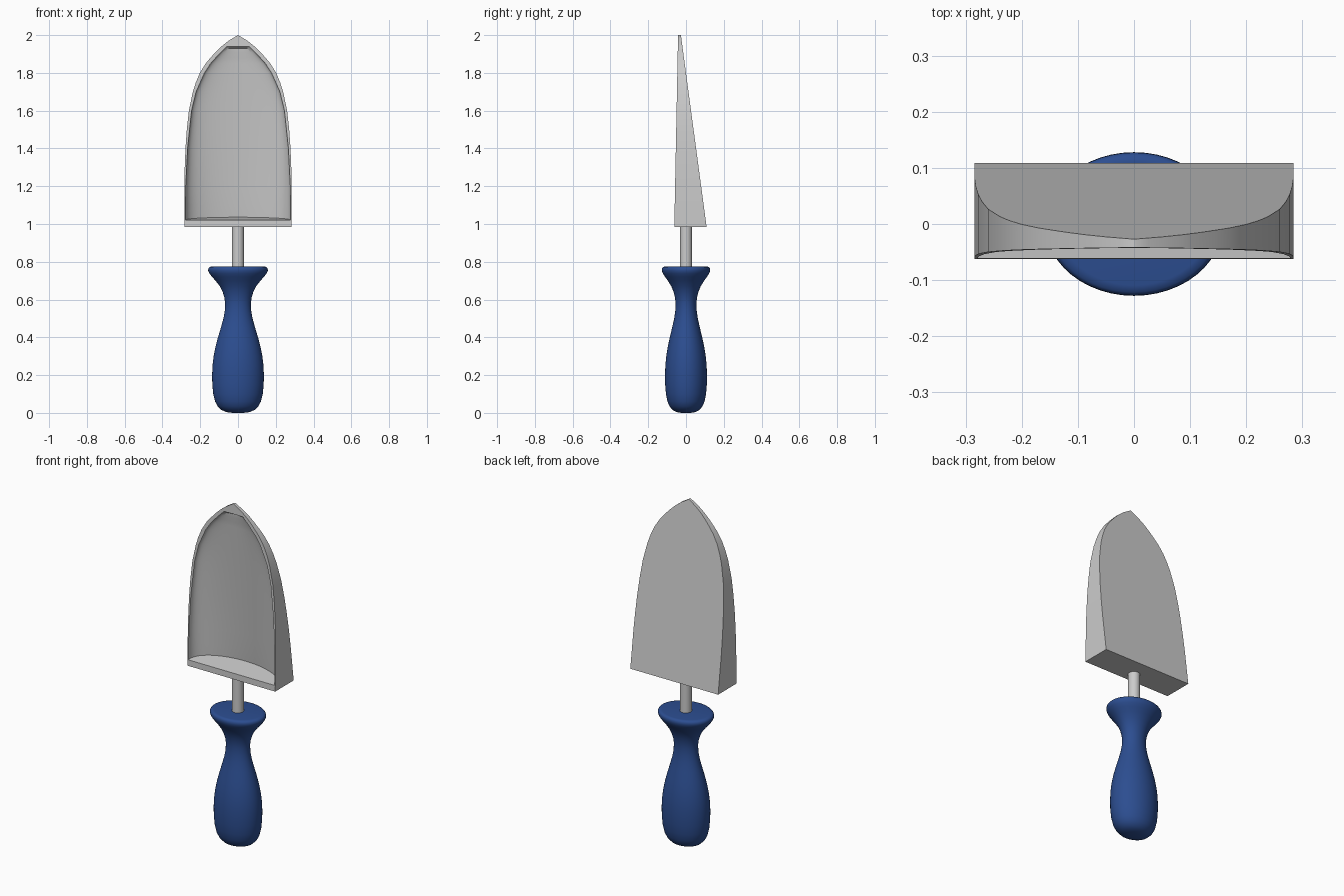
import bpy, bmesh, math

if "Cube" in bpy.data.objects:
    bpy.data.objects.remove(bpy.data.objects["Cube"])


def lerp(table, z):
    for (z0, v0), (z1, v1) in zip(table, table[1:]):
        if z <= z1:
            return v0 + (v1 - v0) * (z - z0) / (z1 - z0)
    return table[-1][1]


def loft(name, rings, angle, color=None):
    """Skin closed rings of equal length and cap both ends."""
    bm = bmesh.new()
    rows = [[bm.verts.new(p) for p in r] for r in rings]
    n = len(rows[0])
    for a, b in zip(rows, rows[1:]):
        for i in range(n):
            j = (i + 1) % n
            bm.faces.new((a[i], a[j], b[j], b[i]))
    bm.faces.new(rows[0][::-1])
    bm.faces.new(rows[-1])
    bmesh.ops.remove_doubles(bm, verts=bm.verts, dist=1e-5)
    bmesh.ops.recalc_face_normals(bm, faces=bm.faces)
    me = bpy.data.meshes.new(name)
    bm.to_mesh(me)
    bm.free()
    ob = bpy.data.objects.new(name, me)
    bpy.context.collection.objects.link(ob)
    if color:
        mat = bpy.data.materials.new(name + "_paint")
        mat.diffuse_color = color
        mat.use_nodes = True
        mat.node_tree.nodes["Principled BSDF"].inputs["Base Color"].default_value = mat.diffuse_color
        me.materials.append(mat)
    bpy.ops.object.select_all(action='DESELECT')
    bpy.context.view_layer.objects.active = ob
    ob.select_set(True)
    bpy.ops.object.shade_smooth_by_angle(angle=math.radians(angle))
    return ob


def ellipse(rx, ry, z, n=48):
    return [(rx * math.cos(2 * math.pi * i / n), ry * math.sin(2 * math.pi * i / n), z)
            for i in range(n)]


# Blade: wedge with a scooped front, lofted upwards
outer = [(.985, .284), (1.2, .284), (1.3, .282), (1.4, .278), (1.5, .271), (1.6, .26),
         (1.7, .239), (1.75, .223), (1.8, .202), (1.85, .171), (1.9, .129), (1.94, .088),
         (1.97, .05), (2.0, .001)]
inner = [(.985, .279), (1.2, .277), (1.4, .267), (1.6, .246), (1.7, .222), (1.8, .178),
         (1.85, .145), (1.9, .1), (1.94, .06), (1.97, .03), (2.0, .0005)]
ARC = 28


def blade_ring(z, depth, lift=0):
    w, wi = lerp(outer, z), lerp(inner, z)
    t = (z - .985) / 1.015
    front, back = -.062 + .02 * t, .109 - .136 * t
    d = (back - front) * depth
    ring = [(w, front, z), (w, back, z), (-w, back, z), (-w, front, z)]
    for i in range(ARC + 1):
        a = math.pi * i / ARC
        s = math.sin(a)
        ring.append((-wi * math.cos(a), front + d * s ** .9, z + lift * s))
    return ring


rings = [blade_ring(.985, 0), blade_ring(1.02, 0), blade_ring(1.021, .8, .015)]
for z in (1.1, 1.2, 1.3, 1.4, 1.5, 1.6, 1.65, 1.7, 1.75, 1.8, 1.85, 1.88, 1.91, 1.93):
    rings.append(blade_ring(z, .8 if z < 1.9 else .7))
for z in (1.94, 1.955, 1.97, 1.985, 2.0):
    rings.append(blade_ring(z, 0))
loft("blade", rings, 35)

# Metal shaft joining blade and handle
loft("shaft", [ellipse(.032, .032, .74), ellipse(.032, .032, 1.0)], 35)

# Handle: turned profile, flattened front to back
profile = [(0, .03), (.004, .06), (.015, .087), (.035, .108), (.06, .121), (.1, .131),
           (.15, .136), (.2, .137), (.25, .135), (.3, .129), (.35, .119), (.4, .106),
           (.45, .091), (.5, .077), (.54, .07), (.58, .068), (.61, .072), (.64, .081),
           (.67, .096), (.7, .119), (.72, .137), (.738, .151), (.753, .158),
           (.765, .157), (.773, .15), (.775, .135)]
loft("handle", [ellipse(r, r * .81, z) for z, r in profile], 60, (.025, .075, .28, 1))
